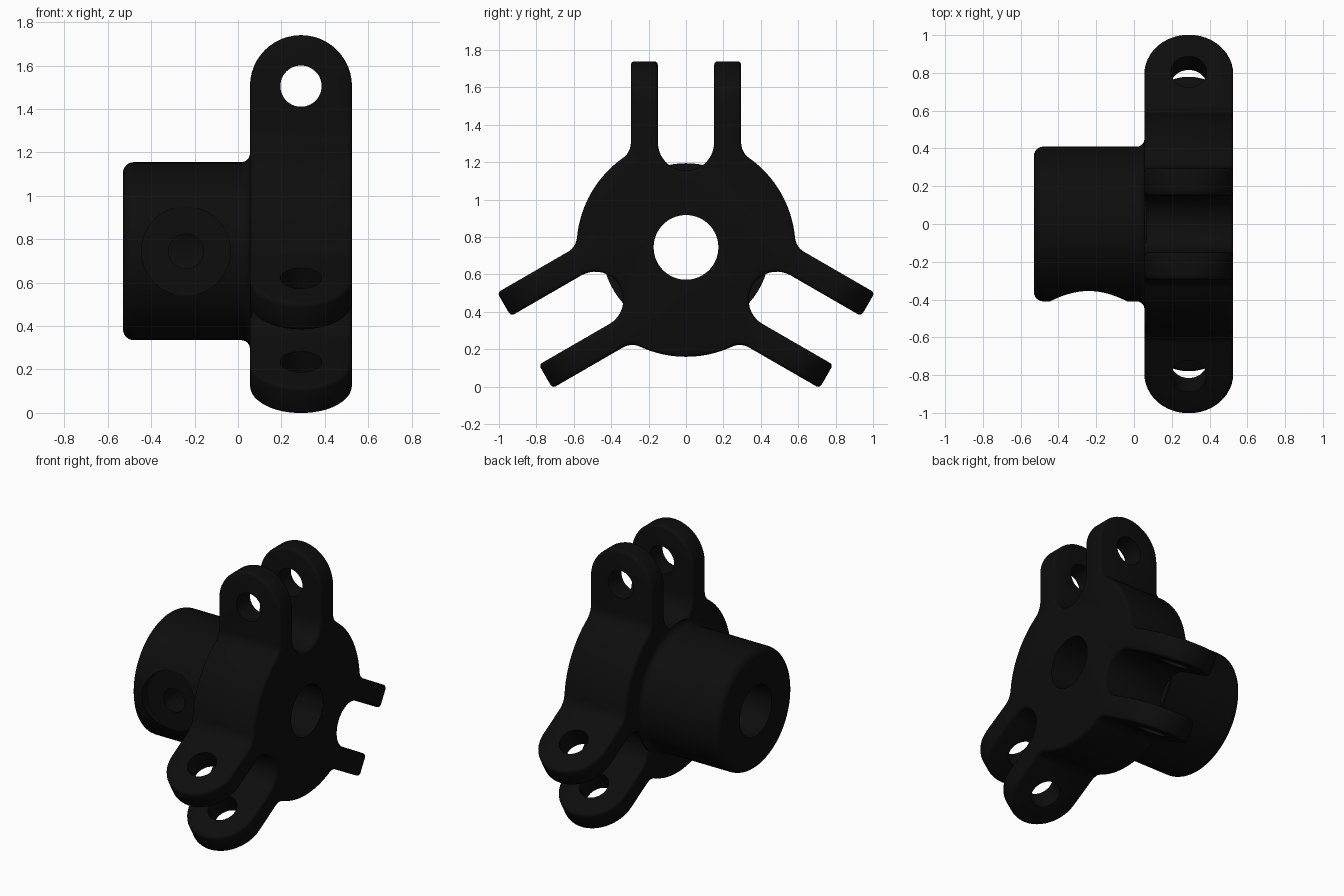
import bpy, bmesh, math
from mathutils import Matrix, Vector

if "Cube" in bpy.data.objects:
    bpy.data.objects.remove(bpy.data.objects["Cube"])

CZ = 0.745                  # height of the hub axis
X0, X1 = 0.055, 0.525       # plate thickness range
XM, EAR_R = 0.29, 0.235     # ear centre line and tip radius
EAR_V = 0.76                # distance of the ear pin from the axis
R = math.radians

black = bpy.data.materials.new("matte black")
black.diffuse_color = (0.004, 0.004, 0.004, 1)
black.use_nodes = True
black.node_tree.nodes["Principled BSDF"].inputs["Base Color"].default_value = black.diffuse_color


def arc(cx, cy, r, a0, a1, n):
    return [(cx + r * math.cos(R(a0 + (a1 - a0) * i / n)),
             cy + r * math.sin(R(a0 + (a1 - a0) * i / n))) for i in range(n + 1)]


def finish(name, bm):
    bmesh.ops.recalc_face_normals(bm, faces=bm.faces)
    mesh = bpy.data.meshes.new(name)
    bm.to_mesh(mesh)
    bm.free()
    ob = bpy.data.objects.new(name, mesh)
    bpy.context.collection.objects.link(ob)
    mesh.materials.append(black)
    return ob


def prism(name, pts, place, offset):
    """Extrude a closed 2D outline; place maps each point to 3D."""
    bm = bmesh.new()
    face = bm.faces.new([bm.verts.new(place(a, b)) for a, b in pts])
    ext = bmesh.ops.extrude_face_region(bm, geom=[face])
    bmesh.ops.translate(bm, vec=Vector(offset),
                        verts=[g for g in ext["geom"] if isinstance(g, bmesh.types.BMVert)])
    return finish(name, bm)


def cylinder(name, r, length, matrix, n=48):
    bm = bmesh.new()
    bmesh.ops.create_cone(bm, cap_ends=True, segments=n, radius1=r, radius2=r,
                          depth=length, matrix=matrix)
    return finish(name, bm)


def apply(ob, mod):
    bpy.context.view_layer.objects.active = ob
    bpy.ops.object.modifier_apply(modifier=mod.name)


def boolean(ob, other, op):
    mod = ob.modifiers.new("cut", 'BOOLEAN')
    mod.operation, mod.object, mod.solver = op, other, 'EXACT'
    apply(ob, mod)
    bpy.data.objects.remove(other)


def sector(k):
    """Turn about the hub axis for ear pair k."""
    return Matrix.Translation((0, 0, CZ)) @ Matrix.Rotation(R(120 * k), 4, 'X')


# Three-armed plate: half a sector, mirrored, then repeated three times
fr, disc_r = 0.1, 0.585
fu = 0.295 + fr
fv = math.sqrt((disc_r + fr) ** 2 - fu ** 2)
fa = math.degrees(math.atan2(fv, fu))
half = (arc(0, 0.56, 0.15, 270, 360, 10) + [(0.15, 1.06), (0.295, 1.06)]
        + arc(fu, fv, fr, 180, 180 + fa, 7)
        + arc(0, 0, disc_r, fa, 30, 8)[1:])
whole = [(-u, v) for u, v in reversed(half[1:-1])] + half
outline = []
for k in range(3):
    c, s = math.cos(R(-120 * k)), math.sin(R(-120 * k))
    outline += [(u * c - v * s, u * s + v * c) for u, v in whole]
plate = prism("three_arm_bracket", outline, lambda u, v: (X0, u, v + CZ), (X1 - X0, 0, 0))

# Round the ear tips
tip = arc(0, 0, EAR_R, 0, 180, 24)
e0, e1 = Vector(tip[0]), Vector(tip[1])
start = e0 + (e0 - e1) * 0.5
tip = [tuple(start)] + tip[1:-1] + [(-start.x, start.y)]
tip += [(-0.4, start.y), (-0.4, 0.5), (0.4, 0.5), (0.4, start.y)]
for k in range(3):
    cutter = prism("tip_cutter", tip, lambda x, v: (x + XM, -0.36, v + EAR_V), (0, 0.72, 0))
    cutter.data.transform(sector(k))
    boolean(plate, cutter, 'DIFFERENCE')

# Soften the plate edges
bev = plate.modifiers.new("soft edges", 'BEVEL')
bev.width, bev.segments = 0.02, 3
bev.limit_method, bev.angle_limit = 'ANGLE', R(50)
bev.use_clamp_overlap = False
apply(plate, bev)

# Hub: turned profile with rounded end and a fillet into the plate
profile = ([(-0.53, 0)] + arc(-0.48, 0.36, 0.05, 180, 90, 6)
           + arc(0.015, 0.45, 0.04, 270, 360, 6) + [(0.065, 0.45), (0.065, 0.4), (0.3, 0.4), (0.3, 0)])
bm = bmesh.new()
vs = [bm.verts.new((x, 0, r)) for x, r in profile]
es = [bm.edges.new(p) for p in zip(vs, vs[1:])]
bmesh.ops.spin(bm, geom=vs + es, cent=(0, 0, 0), axis=(1, 0, 0), angle=math.tau, steps=80)
bmesh.ops.remove_doubles(bm, verts=bm.verts, dist=1e-4)
bmesh.ops.translate(bm, verts=bm.verts, vec=(0, 0, CZ))
boolean(plate, finish("hub", bm), 'UNION')

# Pin holes through each pair of ears
along_y = Matrix.Rotation(R(90), 4, 'X')
for k in range(3):
    m = sector(k) @ Matrix.Translation((XM, 0, EAR_V)) @ along_y
    boolean(plate, cylinder("pin_cutter", 0.095, 0.8, m), 'DIFFERENCE')

# Shaft bore along the hub axis
m = Matrix.Translation((0, 0, CZ)) @ Matrix.Rotation(R(90), 4, 'Y')
boolean(plate, cylinder("bore_cutter", 0.173, 2, m, 64), 'DIFFERENCE')

# Set-screw spot face and hole on the front of the hub
for r, y_in in ((0.205, -0.352), (0.08, -0.05)):
    m = Matrix.Translation((-0.24, (y_in - 0.6) / 2, CZ)) @ along_y
    boolean(plate, cylinder("screw_cutter", r, y_in + 0.6, m), 'DIFFERENCE')

# One colour, smooth shading with sharp edges kept
plate.data.materials.clear()
plate.data.materials.append(black)
for p in plate.data.polygons:
    p.material_index = 0
bpy.ops.object.select_all(action='DESELECT')
plate.select_set(True)
bpy.context.view_layer.objects.active = plate
bpy.ops.object.shade_smooth_by_angle(angle=R(35))
